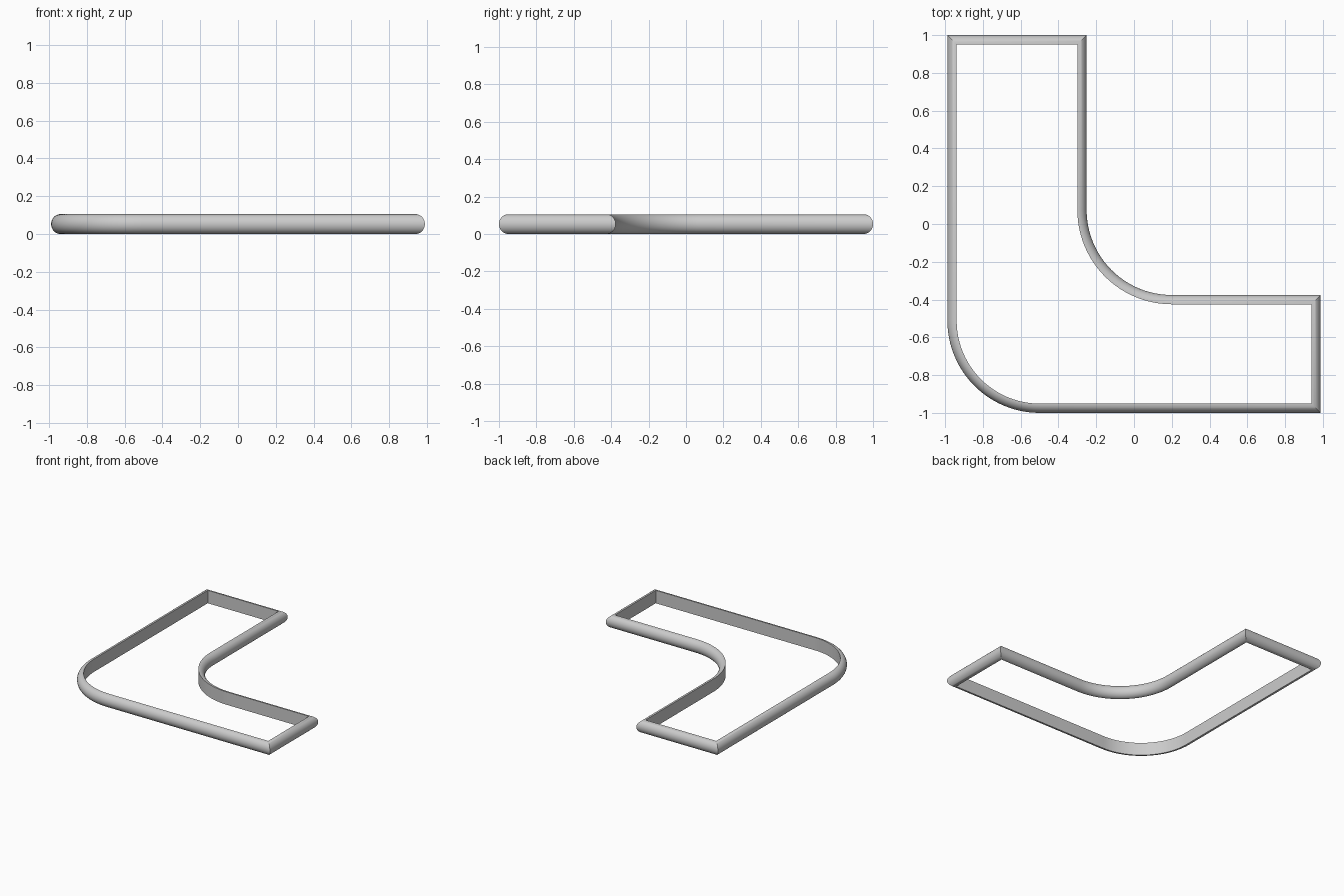
import bpy, bmesh, math
from mathutils import Vector

cube = bpy.data.objects.get("Cube")
if cube:
    bpy.data.objects.remove(cube, do_unlink=True)

HALF_HEIGHT = 0.0525   # half of the strip's height
DEPTH = 0.049          # how far the rounded side bulges outward
STEPS = 24             # segments around the half-round profile


def arc(cx, cy, radius, start, end, n=24):
    """Points along a circular bend, angles in degrees."""
    angles = [math.radians(start + (end - start) * i / n) for i in range(n + 1)]
    return [Vector((cx + radius * math.cos(a), cy + radius * math.sin(a))) for a in angles]


# L-shaped inner outline, counter-clockwise
left, right, back, front = -0.939, 0.939, 0.951, -0.951
inner_x, inner_y = -0.30, -0.425
R_OUT, R_IN = 0.44, 0.50
path = arc(left + R_OUT, front + R_OUT, R_OUT, 180, 270)
path += [Vector((right, front)), Vector((right, inner_y))]
path += arc(inner_x + R_IN, inner_y + R_IN, R_IN, 270, 180)
path += [Vector((inner_x, back)), Vector((left, back))]


def miter(i):
    """Outward offset that keeps the strip's width constant at point i."""
    a, b, c = path[i - 1], path[i], path[(i + 1) % len(path)]
    d1, d2 = (b - a).normalized(), (c - b).normalized()
    n1, n2 = Vector((d1.y, -d1.x)), Vector((d2.y, -d2.x))
    return (n1 + n2) / (1 + n1.dot(n2))


# Half-round profile: flat on the inside, curved on the outside
profile = [(DEPTH * math.sin(math.pi * k / STEPS),
            HALF_HEIGHT * (1 - math.cos(math.pi * k / STEPS))) for k in range(STEPS + 1)]

# Sweep the profile around the outline
bm = bmesh.new()
rings = []
for i, p in enumerate(path):
    m = miter(i)
    rings.append([bm.verts.new((p.x + m.x * o, p.y + m.y * o, z)) for o, z in profile])
for i, ring in enumerate(rings):
    nxt = rings[(i + 1) % len(rings)]
    for k in range(len(profile)):
        j = (k + 1) % len(profile)
        bm.faces.new((ring[k], nxt[k], nxt[j], ring[j]))
bmesh.ops.recalc_face_normals(bm, faces=bm.faces)

mesh = bpy.data.meshes.new("half_round_trim")
bm.to_mesh(mesh)
bm.free()
trim = bpy.data.objects.new("half_round_trim", mesh)
bpy.context.collection.objects.link(trim)

# Plain grey finish
grey = bpy.data.materials.new("light_grey")
grey.use_nodes = True
colour = (0.6, 0.6, 0.6, 1)
grey.diffuse_color = colour
grey.node_tree.nodes["Principled BSDF"].inputs["Base Color"].default_value = colour
mesh.materials.append(grey)

# Smooth curves, sharp mitred corners and rims
bpy.ops.object.select_all(action='DESELECT')
trim.select_set(True)
bpy.context.view_layer.objects.active = trim
bpy.ops.object.shade_smooth_by_angle(angle=math.radians(30))
